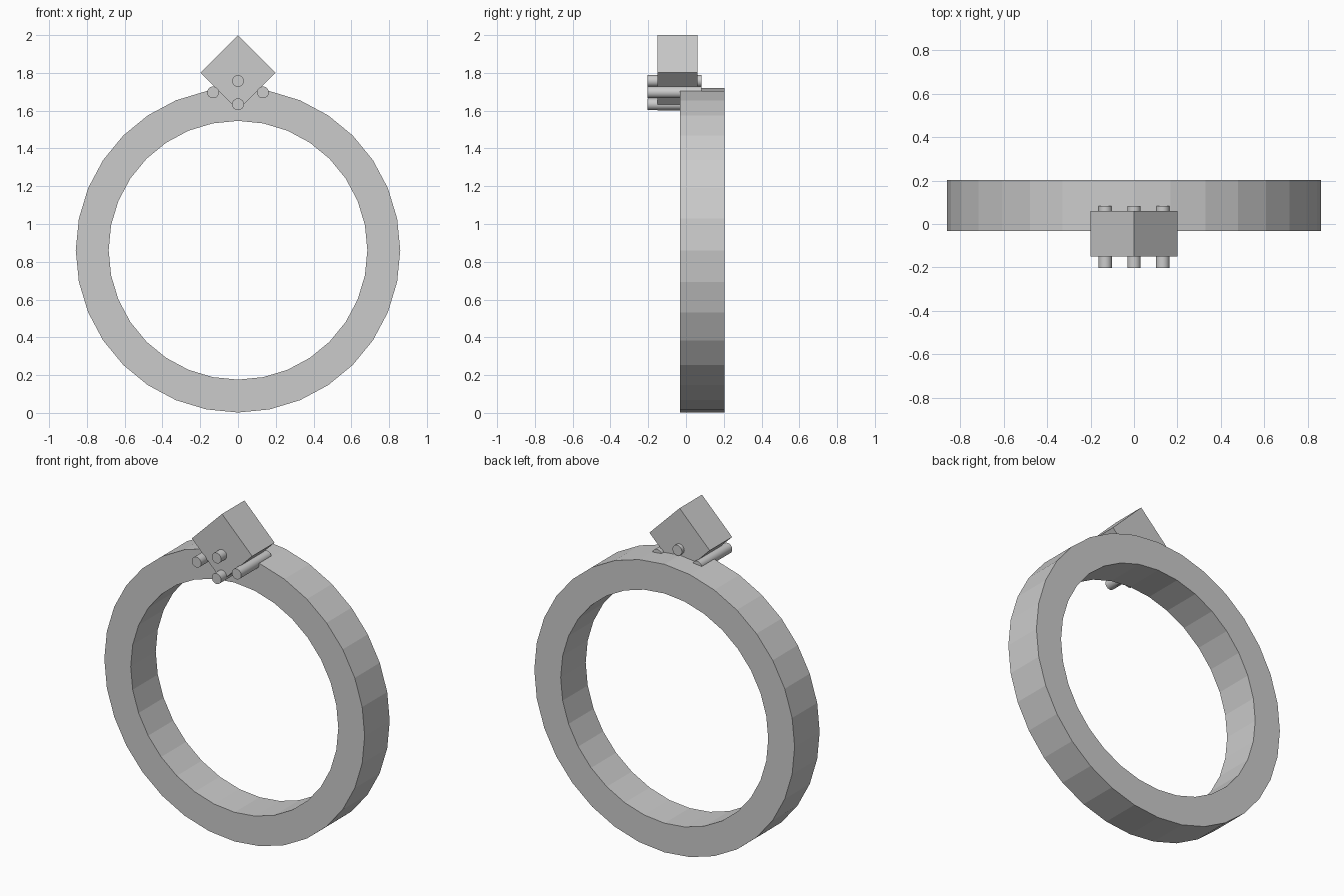
import bpy, bmesh
from math import pi, sin, cos, sqrt

if "Cube" in bpy.data.objects:
    bpy.data.objects.remove(bpy.data.objects["Cube"])


def finish(name, bm):
    bmesh.ops.recalc_face_normals(bm, faces=bm.faces)
    mesh = bpy.data.meshes.new(name)
    bm.to_mesh(mesh)
    bm.free()
    obj = bpy.data.objects.new(name, mesh)
    bpy.context.collection.objects.link(obj)
    return obj


# Flat-faced 32-sided band: rectangular section swept round the y axis
SIDES, OUTER, INNER, CENTRE_Z = 32, 0.859, 0.685, 0.861
bm = bmesh.new()
section = [(OUTER, -0.033), (OUTER, 0.203), (INNER, 0.203), (INNER, -0.033)]
loops = []
for i in range(SIDES):
    a = 2 * pi * i / SIDES
    loops.append([bm.verts.new((r * cos(a), y, CENTRE_Z + r * sin(a)))
                  for r, y in section])
for i in range(SIDES):
    p, q = loops[i], loops[(i + 1) % SIDES]
    for j in range(4):
        k = (j + 1) % 4
        bm.faces.new((p[j], p[k], q[k], q[j]))
finish("band", bm)

# Square stone standing on its corner
bpy.ops.mesh.primitive_cube_add(size=1, location=(0, -0.045, 1.801),
                                rotation=(0, pi / 4, 0))
stone = bpy.context.object
stone.name = "stone"
side = 0.199 * sqrt(2)
stone.scale = (side, 0.211, side)

# Four round setting pins, running front to back
FRONT, BACK = -0.203, 0.083
for name, x, z in [("pin_left", -0.132, 1.697), ("pin_right", 0.132, 1.697),
                   ("pin_upper", 0, 1.757), ("pin_lower", 0, 1.634)]:
    bpy.ops.mesh.primitive_cylinder_add(
        vertices=32, radius=0.031, depth=BACK - FRONT,
        location=(x, (FRONT + BACK) / 2, z), rotation=(pi / 2, 0, 0))
    bpy.context.object.name = name
    bpy.ops.object.shade_smooth_by_angle()
